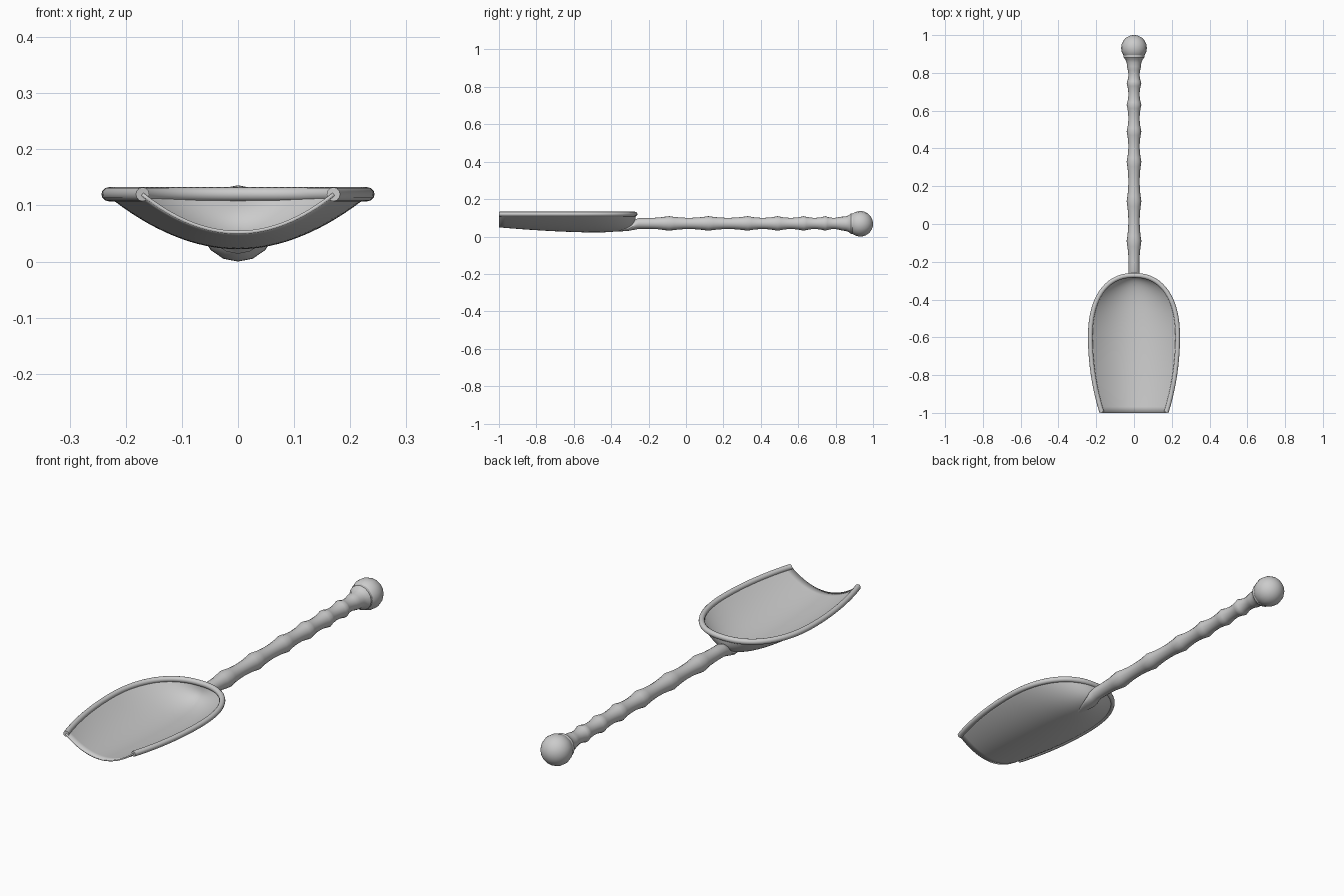
import bpy, bmesh, math

if "Cube" in bpy.data.objects:
    bpy.data.objects.remove(bpy.data.objects["Cube"])

RIM_Z, BACK, FRONT = 0.12, -0.272, -1.0


def finish(obj, angle=35):
    bpy.ops.object.select_all(action='DESELECT')
    obj.select_set(True)
    bpy.context.view_layer.objects.active = obj
    bpy.ops.object.shade_smooth_by_angle(angle=math.radians(angle))


def grid_object(name, rows, closed):
    """Skin rows of points; closed rows become capped tubes."""
    bm = bmesh.new()
    vs = [[bm.verts.new(p) for p in row] for row in rows]
    n = len(vs[0])
    for a, b in zip(vs, vs[1:]):
        for i in range(n if closed else n - 1):
            j = (i + 1) % n
            bm.faces.new((a[i], a[j], b[j], b[i]))
    if closed:
        bm.faces.new(vs[0])
        bm.faces.new(vs[-1])
    bmesh.ops.remove_doubles(bm, verts=bm.verts, dist=1e-5)
    bmesh.ops.recalc_face_normals(bm, faces=bm.faces)
    me = bpy.data.meshes.new(name)
    bm.to_mesh(me)
    bm.free()
    obj = bpy.data.objects.new(name, me)
    bpy.context.collection.objects.link(obj)
    return obj


def half_width(y):
    if y < -0.6:
        return 0.231 - 0.061 * ((-0.6 - y) / 0.4) ** 2
    s = min(1, (y + 0.6) / (BACK + 0.6))
    return 0.231 * (1 - s ** 2.3) ** (1 / 2.3)


def depth(y):
    if y < -0.5:
        return 0.095 - 0.027 * ((-0.5 - y) / 0.5) ** 1.6
    s = min(1, (y + 0.5) / (BACK + 0.5))
    return 0.095 * (1 - s ** 3) ** (1 / 3)


# Stations from the open front to the back, closer together at the back
N = 44
stations = [BACK + (FRONT - BACK) * (1 - i / N) ** 2 for i in range(N + 1)]

# Bowl: thin dished sheet with parabolic cross-sections
rows = []
for y in stations:
    w, d = half_width(y), depth(y)
    rows.append([(w * k / 16, y, RIM_Z - d * (1 - (k / 16) ** 2))
                 for k in range(-16, 17)])
bowl = grid_object("scoop_bowl", rows, False)
mod = bowl.modifiers.new("thickness", 'SOLIDIFY')
mod.thickness = 0.006
mod.offset = 0
finish(bowl, 40)

# Rolled rim: round tube following the bowl outline
side = [(half_width(y), max(y, FRONT + 0.003)) for y in stations]
path = side + [(-x, y) for x, y in reversed(side[:-1])]
curve = bpy.data.curves.new("scoop_rim", 'CURVE')
curve.dimensions = '3D'
curve.bevel_depth = 0.0125
curve.bevel_resolution = 4
curve.use_fill_caps = True
spline = curve.splines.new('POLY')
spline.points.add(len(path) - 1)
for p, (x, y) in zip(spline.points, path):
    p.co = (x, y, RIM_Z, 1)
rim = bpy.data.objects.new("scoop_rim", curve)
bpy.context.collection.objects.link(rim)
bpy.ops.object.select_all(action='DESELECT')
rim.select_set(True)
bpy.context.view_layer.objects.active = rim
bpy.ops.object.convert(target='MESH')
finish(bpy.context.view_layer.objects.active, 45)

# Handle rings (y, z, x radius, z radius): blend under the bowl first
AXIS = 0.07
rings = [(-0.38, 0.029, 0.008, 0.003), (-0.34, 0.034, 0.022, 0.006),
         (-0.31, 0.041, 0.031, 0.011), (-0.29, 0.050, 0.033, 0.016),
         (-0.272, 0.064, 0.031, 0.027), (-0.25, AXIS, 0.029, 0.029)]
rings += [(-0.20, AXIS, 0.029, 0.029), (-0.15, AXIS, 0.031, 0.031),
          (-0.12, AXIS, 0.035, 0.035)]

# Bamboo-like ridges with hollows between them
ridges = [-0.09, 0.12, 0.33, 0.49, 0.63, 0.745, 0.835]
for a, b in zip(ridges, ridges[1:]):
    for k in range(8):
        t = k / 8
        r = 0.030 + 0.009 * (2 * t - 1) ** 2
        rings.append((a + (b - a) * t, AXIS, r, r))

# Flared collar running into the knob
for y, r in [(0.835, 0.037), (0.855, 0.039), (0.87, 0.045),
             (0.882, 0.055), (0.90, 0.055)]:
    rings.append((y, AXIS - 0.001, r, r))

rows = [[(rx * math.cos(k * math.pi / 8), y, z + rz * math.sin(k * math.pi / 8))
         for k in range(16)] for y, z, rx, rz in rings]
finish(grid_object("handle", rows, True))

# Ball knob
bpy.ops.mesh.primitive_uv_sphere_add(segments=16, ring_count=20, radius=0.068,
                                     location=(0, 0.932, 0.068),
                                     rotation=(math.pi / 2, 0, 0))
knob = bpy.context.object
knob.name = "handle_knob"
finish(knob)
